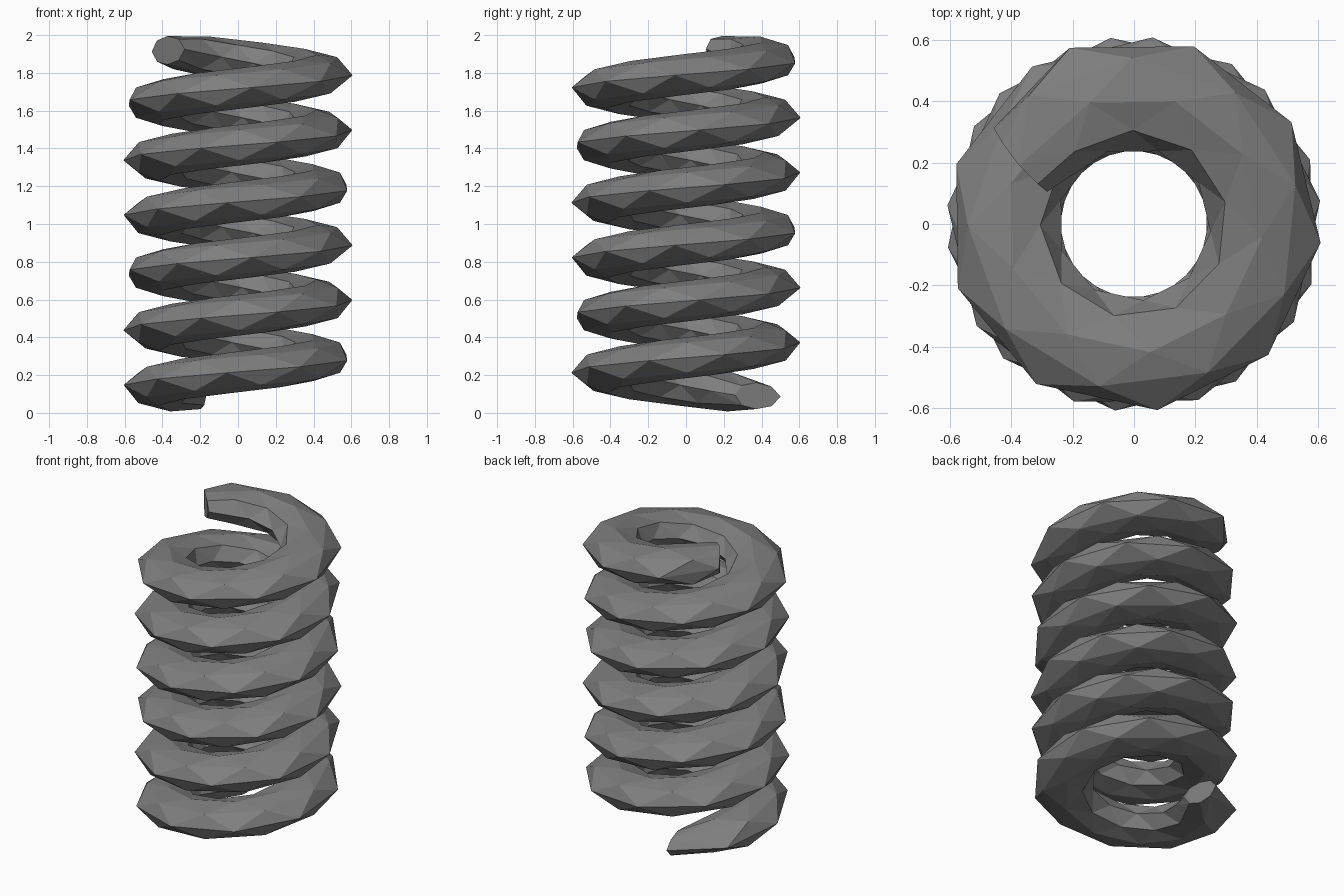
import bpy, bmesh
from math import radians, cos, sin

if "Cube" in bpy.data.objects:
    bpy.data.objects.remove(bpy.data.objects["Cube"])

PITCH = 0.3            # rise per turn
STEP = 360 * 3 / 28    # facet pattern repeats every three turns
START, RINGS = 110, 58
CENTRE_R = 0.42

# flattened eight-sided wire section: (radial offset, height)
SECTION = [(0.19, 0), (0.12, 0.08), (0, 0.108), (-0.115, 0.08),
           (-0.17, 0), (-0.115, -0.08), (0, -0.108), (0.12, -0.08)]
N = len(SECTION)


def helix_point(deg, radial, height):
    a = radians(deg)
    r = CENTRE_R + radial
    return (r * cos(a), r * sin(a), PITCH * deg / 360 - 0.008 + height)


bm = bmesh.new()


def end_ring(deg, slant, scale):
    """Tapered, slanted wire end."""
    return [bm.verts.new(helix_point(deg - slant * r / 0.18, r * scale, h * scale))
            for r, h in SECTION]


# rings along the helix, every other section corner staggered by half a step
rings = [end_ring(118, 5, 0.65)]
for k in range(1, RINGS - 1):
    rings.append([bm.verts.new(helix_point(START + STEP * (k + 0.5 * (i % 2)), r, h))
                  for i, (r, h) in enumerate(SECTION)])
rings.append(end_ring(6 * 360 + 153, 7, 0.7))

# triangulated coil skin
for a, b in zip(rings, rings[1:]):
    for i in range(N):
        j = (i + 1) % N
        if i % 2 == 0:
            bm.faces.new((a[i], b[i], a[j]))
            bm.faces.new((a[j], b[i], b[j]))
        else:
            bm.faces.new((a[i], b[j], a[j]))
            bm.faces.new((a[i], b[i], b[j]))

# flat wire ends
bm.faces.new(rings[0])
bm.faces.new(rings[-1])
bmesh.ops.recalc_face_normals(bm, faces=bm.faces)

mesh = bpy.data.meshes.new("coil_spring")
bm.to_mesh(mesh)
bm.free()

# dark steel colour
steel = bpy.data.materials.new("dark_steel")
steel.diffuse_color = (0.21, 0.21, 0.21, 1)
steel.use_nodes = True
steel.node_tree.nodes["Principled BSDF"].inputs["Base Color"].default_value = steel.diffuse_color
mesh.materials.append(steel)

spring = bpy.data.objects.new("coil_spring", mesh)
bpy.context.collection.objects.link(spring)
